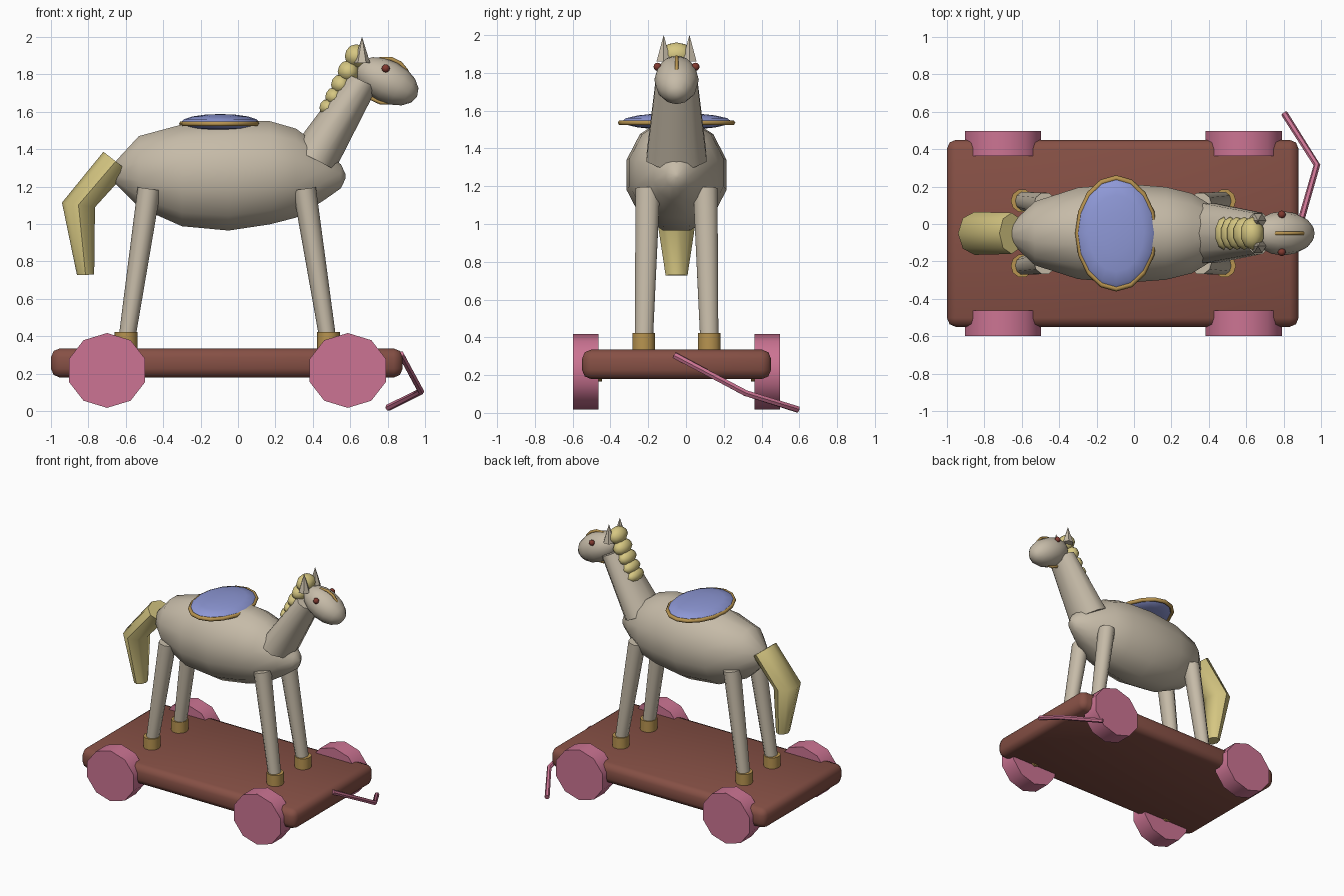
import bpy, bmesh, math
from mathutils import Matrix, Vector

if "Cube" in bpy.data.objects:
    bpy.data.objects.remove(bpy.data.objects["Cube"])

YC = -0.05  # centre line of the horse


def mat(name, rgb):
    m = bpy.data.materials.new(name)
    lin = [((c / 255 + 0.055) / 1.055) ** 2.4 for c in rgb]
    m.diffuse_color = (*lin, 1)
    m.use_nodes = True
    m.node_tree.nodes["Principled BSDF"].inputs["Base Color"].default_value = m.diffuse_color
    return m


COAT = mat("coat beige", (198, 187, 168))
WOOD = mat("board brown", (134, 80, 69))
PINK = mat("wheel pink", (204, 116, 147))
BLUE = mat("saddle blue", (142, 152, 214))
STRAW = mat("mane straw", (214, 199, 130))
BRASS = mat("brass", (184, 148, 80))
EYE = mat("eye red brown", (130, 58, 48))


def finish(name, bm, material, angle=50):
    bmesh.ops.recalc_face_normals(bm, faces=bm.faces)
    me = bpy.data.meshes.new(name)
    bm.to_mesh(me)
    bm.free()
    me.materials.append(material)
    me.shade_smooth()
    me.set_sharp_from_angle(angle=math.radians(angle))
    ob = bpy.data.objects.new(name, me)
    bpy.context.collection.objects.link(ob)
    return ob


def skin(bm, rings, closed=False):
    """Bridge consecutive vertex rings, capping the ends unless closed."""
    rings = [[bm.verts.new(p) for p in r] for r in rings]
    n = len(rings[0])
    pairs = list(zip(rings, rings[1:])) + ([(rings[-1], rings[0])] if closed else [])
    for a, b in pairs:
        for i in range(n):
            j = (i + 1) % n
            bm.faces.new((a[i], a[j], b[j], b[i]))
    if not closed:
        bm.faces.new(rings[0])
        bm.faces.new(rings[-1])


def loft(name, sections, material, n=10, phase=0.0):
    """Sections: (x, y, z, radius in xz plane, radius in y, tilt in degrees)."""
    rings = []
    for x, y, z, r, ry, tilt in sections:
        u = Vector((math.cos(math.radians(tilt)), 0, math.sin(math.radians(tilt))))
        ring = []
        for i in range(n):
            a = 2 * math.pi * (i + phase) / n
            ring.append(Vector((x, y, z)) + u * r * math.cos(a) + Vector((0, ry * math.sin(a), 0)))
        rings.append(ring)
    bm = bmesh.new()
    skin(bm, rings)
    return finish(name, bm, material)


def ball(name, loc, radii, material, tilt=0, u=12, v=8, pole="Z"):
    bm = bmesh.new()
    bmesh.ops.create_uvsphere(bm, u_segments=u, v_segments=v, radius=1)
    if pole == "X":
        bm.transform(Matrix.Rotation(math.pi / 2, 4, "Y"))
    bm.transform(Matrix.Translation(loc) @ Matrix.Rotation(math.radians(tilt), 4, "Y")
                 @ Matrix.Diagonal((*radii, 1)))
    return finish(name, bm, material, 60)


def ring(name, loc, rx, ry, tube, material, upright=False, n=14):
    """Torus with an elliptical path, lying flat or standing in the xz plane."""
    rings = []
    for i in range(n):
        a = 2 * math.pi * i / n
        section = []
        for j in range(6):
            b = 2 * math.pi * j / 6
            p = Vector(((rx + tube * math.cos(b)) * math.cos(a),
                        (ry + tube * math.cos(b)) * math.sin(a), tube * math.sin(b)))
            if upright:
                p = Vector((p.x, -p.z, p.y))
            section.append(p + Vector(loc))
        rings.append(section)
    bm = bmesh.new()
    skin(bm, rings, closed=True)
    return finish(name, bm, material, 70)


def disc(name, loc, rx, rz, depth, material, n):
    """Cylinder along y with a vertex at the top."""
    rings = []
    for s in (-0.5, 0.5):
        rings.append([Vector(loc) + Vector((rx * math.sin(2 * math.pi * i / n), s * depth,
                                            rz * math.cos(2 * math.pi * i / n))) for i in range(n)])
    bm = bmesh.new()
    skin(bm, rings)
    return finish(name, bm, material)


# Board with softened edges
bm = bmesh.new()
bmesh.ops.create_cube(bm, size=1)
bm.transform(Matrix.Translation((-0.06, YC, 0.257)) @ Matrix.Diagonal((1.88, 1.0, 0.156, 1)))
bmesh.ops.bevel(bm, geom=bm.edges[:], offset=0.048, segments=2, profile=0.5, affect="EDGES")
finish("board", bm, WOOD)

# Wheels, hubs, legs and hooves
for side, s in (("near", -1), ("far", 1)):
    for end, wx, top, foot in (("rear", -0.70, -0.475, -0.598), ("front", 0.587, 0.355, 0.484)):
        disc(f"{end}_{side}_wheel", (wx, YC + s * 0.48, 0.217), 0.214, 0.2, 0.135, PINK, 10)
        disc(f"{end}_{side}_hub", (wx, YC + s * 0.47, 0.217), 0.05, 0.05, 0.152, BRASS, 8)
        lean = -8 if end == "rear" else 8
        loft(f"{end}_{side}_leg",
             [(foot, YC + s * 0.174, 0.36, 0.044, 0.05, lean),
              (top, YC + s * 0.152, 1.188, 0.062, 0.068, lean)], COAT)
        loft(f"{end}_{side}_hoof",
             [(foot, YC + s * 0.174, z, 0.061, 0.063, 0) for z in (0.325, 0.422)], BRASS)

# Barrel body
profile = [(-0.67, 1.26, 0.012), (-0.65, 1.275, 0.065), (-0.53, 1.28, 0.19), (-0.30, 1.26, 0.272),
           (-0.05, 1.26, 0.295), (0.17, 1.274, 0.276), (0.31, 1.272, 0.238), (0.46, 1.262, 0.135),
           (0.55, 1.255, 0.064), (0.575, 1.255, 0.012)]
loft("body", [(x, YC, z, r * 1.035, r * 0.93, 90) for x, z, r in profile], COAT, 12, 0.5)

# Neck and head
loft("neck", [(0.405, YC, 1.348, 0.128, 0.168, -27), (0.665, YC, 1.765, 0.086, 0.115, -25)], COAT)
ball("head", (0.797, YC, 1.763), (0.18, 0.118, 0.113), COAT, tilt=27, pole="X")
ring("bridle", (0.79, YC, 1.766), 0.124, 0.12, 0.011, BRASS, upright=True)
for side, s in (("near", -1), ("far", 1)):
    ball(f"{side}_eye", (0.79, YC + s * 0.1, 1.832), (0.022,) * 3, EYE, u=8, v=6)
    loft(f"{side}_ear", [(0.663, YC + s * 0.068, 1.86, 0.044, 0.044, 0),
                         (0.663, YC + s * 0.068, 1.998, 0.001, 0.001, 0)], COAT, 6)

# Mane of flattened balls running down the neck
for i, (x, z, r) in enumerate([(0.632, 1.897, 0.064), (0.59, 1.815, 0.06), (0.55, 1.745, 0.055),
                               (0.514, 1.68, 0.05), (0.48, 1.622, 0.047)]):
    ball(f"mane_{i + 1}", (x, YC, z), (r, 0.088, r), STRAW, u=10, v=6)

# Tail bending downward
loft("tail", [(-0.654, YC, 1.335, 0.083, 0.11, -38), (-0.853, YC, 1.102, 0.089, 0.115, -8),
              (-0.815, YC, 0.728, 0.046, 0.058, 2)], STRAW, 8)

# Saddle pad and its trim
ball("saddle", (-0.095, YC, 1.543), (0.21, 0.29, 0.045), BLUE, u=16, v=8)
ring("saddle_trim", (-0.095, YC, 1.536), 0.205, 0.296, 0.015, BRASS, n=16)

# Pull cord trailing to the ground
path = [Vector(p) for p in ((0.87, -0.06, 0.305), (0.978, 0.315, 0.105), (0.803, 0.592, 0.018))]
rings = []
for i, p in enumerate(path):
    d = (path[min(i + 1, 2)] - path[max(i - 1, 0)]).normalized()
    side = d.cross(Vector((0, 0, 1))).normalized()
    up = side.cross(d)
    rings.append([p + 0.018 * (side * math.cos(a) + up * math.sin(a))
                  for a in (math.pi * k / 3 for k in range(6))])
bm = bmesh.new()
skin(bm, rings)
finish("pull_cord", bm, PINK)
